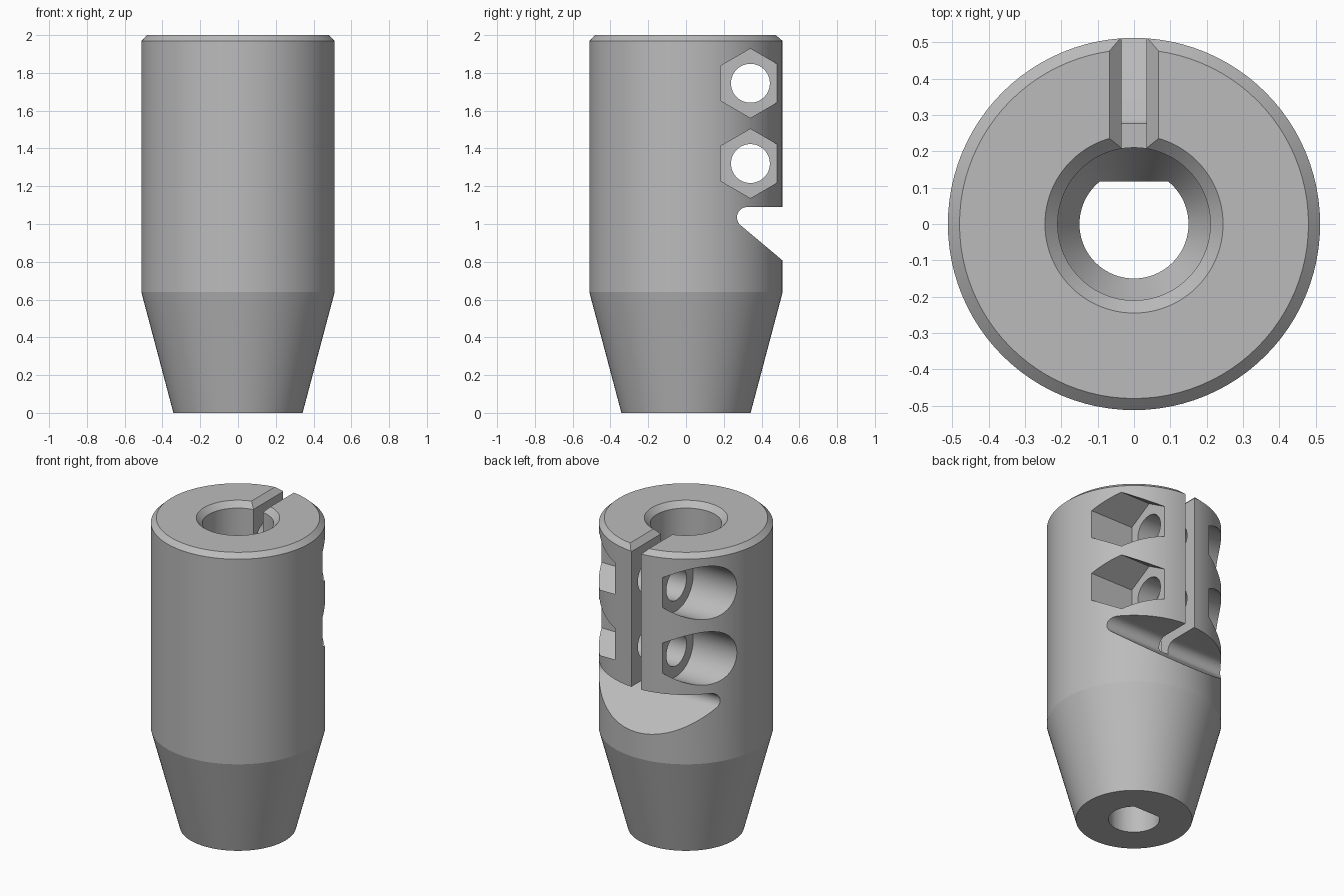
import bpy, bmesh, math
from mathutils import Vector

cube = bpy.data.objects.get("Cube")
if cube:
    bpy.data.objects.remove(cube, do_unlink=True)

steel = bpy.data.materials.new("plain grey")
steel.use_nodes = True
grey = (0.5, 0.5, 0.5, 1)
steel.diffuse_color = grey
steel.node_tree.nodes["Principled BSDF"].inputs["Base Color"].default_value = grey


def finish(name, bm):
    bmesh.ops.recalc_face_normals(bm, faces=bm.faces)
    mesh = bpy.data.meshes.new(name)
    bm.to_mesh(mesh)
    bm.free()
    mesh.materials.append(steel)
    obj = bpy.data.objects.new(name, mesh)
    bpy.context.collection.objects.link(obj)
    return obj


def lathe(name, profile, steps=96):
    """Turn a (radius, z) profile that starts and ends on the axis."""
    bm = bmesh.new()
    verts = [bm.verts.new((r, 0, z)) for r, z in profile]
    edges = [bm.edges.new(pair) for pair in zip(verts, verts[1:])]
    bmesh.ops.spin(bm, geom=verts + edges, cent=(0, 0, 0), axis=(0, 0, 1),
                   angle=math.tau, steps=steps, use_merge=True)
    bmesh.ops.remove_doubles(bm, verts=bm.verts, dist=0.0001)
    return finish(name, bm)


def prism(name, outline, axis, low, high):
    """Extrude a flat outline along the x, y or z axis."""
    def place(p, depth):
        co = list(p)
        co.insert("xyz".index(axis), depth)
        return co
    bm = bmesh.new()
    face = bm.faces.new([bm.verts.new(place(p, low)) for p in outline])
    new = bmesh.ops.extrude_face_region(bm, geom=[face])["geom"]
    shift = Vector(place((0, 0), high - low))
    bmesh.ops.translate(bm, vec=shift,
                        verts=[v for v in new if isinstance(v, bmesh.types.BMVert)])
    return finish(name, bm)


def arc(cx, cy, r, start, end, n):
    angles = [math.radians(start + (end - start) * i / n) for i in range(n + 1)]
    return [(cx + r * math.cos(a), cy + r * math.sin(a)) for a in angles]


def ring(cx, cy, r, n):
    return arc(cx, cy, r, 90, 450, n)[:-1]


# Turned body with tapered foot and bevelled top rim
body = lathe("clamp_body", [(0, 0), (0.342, 0), (0.512, 0.64), (0.512, 1.97),
                            (0.48, 2), (0, 2)])

# Main bore with countersunk mouth and conical end
cutters = [lathe("bore_cutter", [(0, 2.05), (0.295, 2.05), (0.21, 1.965),
                                 (0.21, 0.75), (0, 0.39)])]

# Lower through bore with one flat side
flat = 0.117
tilt = math.degrees(math.asin(flat / 0.15))
cutters.append(prism("flat_sided_bore_cutter",
                     arc(0, 0, 0.15, 180 - tilt, 360 + tilt, 64), "z", -0.1, 1))

# Undercut notch across the back with rounded root
notch = arc(0.325, 1.035, 0.055, 90, 230, 16)
y, z = notch[-1]
notch += [(0.8, z - (0.8 - y) * math.tan(math.radians(40))), (0.8, 1.09)]
cutters.append(prism("notch_cutter", notch, "x", -1, 1))

# Clamping slot with bevelled upper edges
half = [(0.034, 1.01), (0.034, 1.966), (0.108, 2.04)]
slot = half + [(-x, z) for x, z in reversed(half)]
cutters.append(prism("slot_cutter", slot, "y", 0.1, 0.8))

# Two screw holes, each with a nut pocket and a round head pocket
for label, z in (("upper", 1.745), ("lower", 1.32)):
    cutters += [
        prism(label + "_screw_cutter", ring(0.341, z, 0.103, 48), "x", -0.4, 0.4),
        prism(label + "_nut_cutter", ring(0.341, z, 0.183, 6), "x", 0.17, 0.8),
        prism(label + "_head_cutter", ring(0.341, z, 0.172, 64), "x", -0.8, -0.17),
    ]

# Cut everything out of the body
for cutter in cutters:
    cutter.hide_render = True
    mod = body.modifiers.new(cutter.name, "BOOLEAN")
    mod.operation = "DIFFERENCE"
    mod.solver = "EXACT"
    mod.object = cutter

bpy.context.view_layer.update()
graph = bpy.context.evaluated_depsgraph_get()
cut_mesh = bpy.data.meshes.new_from_object(body.evaluated_get(graph))
body.modifiers.clear()
body.data = cut_mesh
for cutter in cutters:
    bpy.data.objects.remove(cutter, do_unlink=True)

bpy.ops.object.select_all(action="DESELECT")
body.select_set(True)
bpy.context.view_layer.objects.active = body
bpy.ops.object.shade_smooth_by_angle(angle=math.radians(12))
